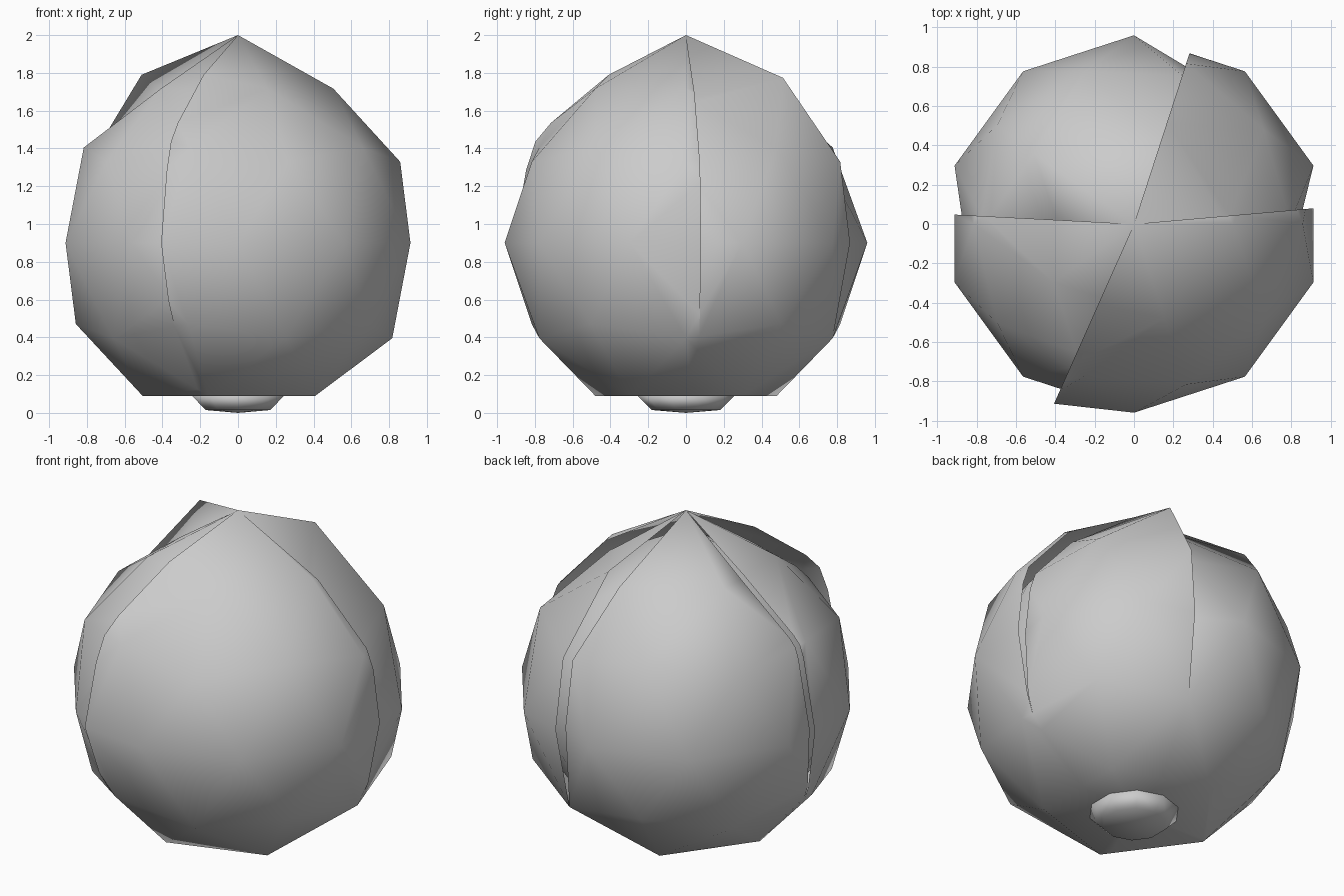
import bpy, bmesh
from math import sin, cos, radians, hypot
from mathutils import Vector

cube = bpy.data.objects.get("Cube")
if cube:
    bpy.data.objects.remove(cube, do_unlink=True)

grey = bpy.data.materials.new("petal grey")
grey.use_nodes = True
COLOUR = (0.6, 0.6, 0.6, 1)
grey.diffuse_color = COLOUR
grey.node_tree.nodes["Principled BSDF"].inputs["Base Color"].default_value = COLOUR

RADIUS, CENTRE = 0.96, Vector((0, 0, 0.9))


def finish(name, bm):
    mesh = bpy.data.meshes.new(name)
    bm.to_mesh(mesh)
    bm.free()
    mesh.materials.append(grey)
    for p in mesh.polygons:
        p.use_smooth = True
    obj = bpy.data.objects.new(name, mesh)
    bpy.context.collection.objects.link(obj)
    return obj


def ramp(value, low, high):
    t = min(1, max(0, (value - low) / (high - low)))
    return t * t * (3 - 2 * t)


def seam_normal(angle):
    return Vector((-sin(radians(angle)), cos(radians(angle)), 0))


def bud_ball(scale, floor):
    """Faceted ball with a pointed top and flattened base."""
    bm = bmesh.new()
    bmesh.ops.create_icosphere(bm, subdivisions=2, radius=RADIUS * scale)
    for v in bm.verts:
        v.co += CENTRE
        if hypot(v.co.x, v.co.y) < 0.01 and v.co.z > 1:
            v.co.z = 0.9 + 1.1 * scale
        v.co.z = max(v.co.z, floor)
    return bm


# Petals: start seam, end seam, edge offset at each
PETALS = [
    (246, 365, 0.09, 0.0),      # front left, on top
    (5, 72, -0.06, 0.0),        # back left
    (72, 177, -0.075, -0.04),   # back right
    (177, 246, 0.0, 0.0),       # front right
]

bud = bmesh.new()
for start, end, start_lift, end_lift in PETALS:
    bm = bud_ball(1, 0.09)
    n0, n1 = seam_normal(start), seam_normal(end)
    for normal, side in ((n0, -1), (n1, 1)):
        bmesh.ops.bisect_plane(bm, geom=bm.verts[:] + bm.edges[:] + bm.faces[:],
                               dist=1e-4, plane_co=(0, 0, 0),
                               plane_no=normal * side, clear_outer=True)
    for v in bm.verts:
        lift = 0
        if hypot(v.co.x, v.co.y) > 0.01:
            if abs(v.co.dot(n0)) < 1e-3:
                lift = start_lift
            elif abs(v.co.dot(n1)) < 1e-3:
                lift = end_lift
                # Overlapping edges flare near the crown
                if end == 72:
                    lift += 0.07 * ramp(v.co.z, 1.4, 1.7)
            elif start == 72 and 1.6 < v.co.z < 1.9 and v.co.x < -0.3:
                v.co = (v.co.x * 1.25, v.co.y * 1.2, 1.79)
        weight = ramp(v.co.z, 0.45, 0.85) * (1 - ramp(v.co.z, 1.75, 2))
        v.co = CENTRE + (v.co - CENTRE) * (1 + lift * weight)
    part = bpy.data.meshes.new("petal part")
    bm.to_mesh(part)
    bm.free()
    bud.from_mesh(part)
    bpy.data.meshes.remove(part)

# Petals join wherever their edges still meet
bmesh.ops.remove_doubles(bud, verts=bud.verts[:], dist=1e-4)
bmesh.ops.recalc_face_normals(bud, faces=bud.faces[:])
finish("petals", bud)

# Inner core closes the gaps behind the petal edges
finish("core", bud_ball(0.9, 0.14))

# Stem nub under the base
nub = bmesh.new()
bmesh.ops.create_cone(nub, cap_ends=True, cap_tris=True, segments=10,
                      radius1=0.18, radius2=0.26, depth=0.08)
for v in nub.verts:
    v.co.z += 0.055
    if hypot(v.co.x, v.co.y) < 0.01 and v.co.z < 0.05:
        v.co.z = 0
finish("stem_nub", nub)
